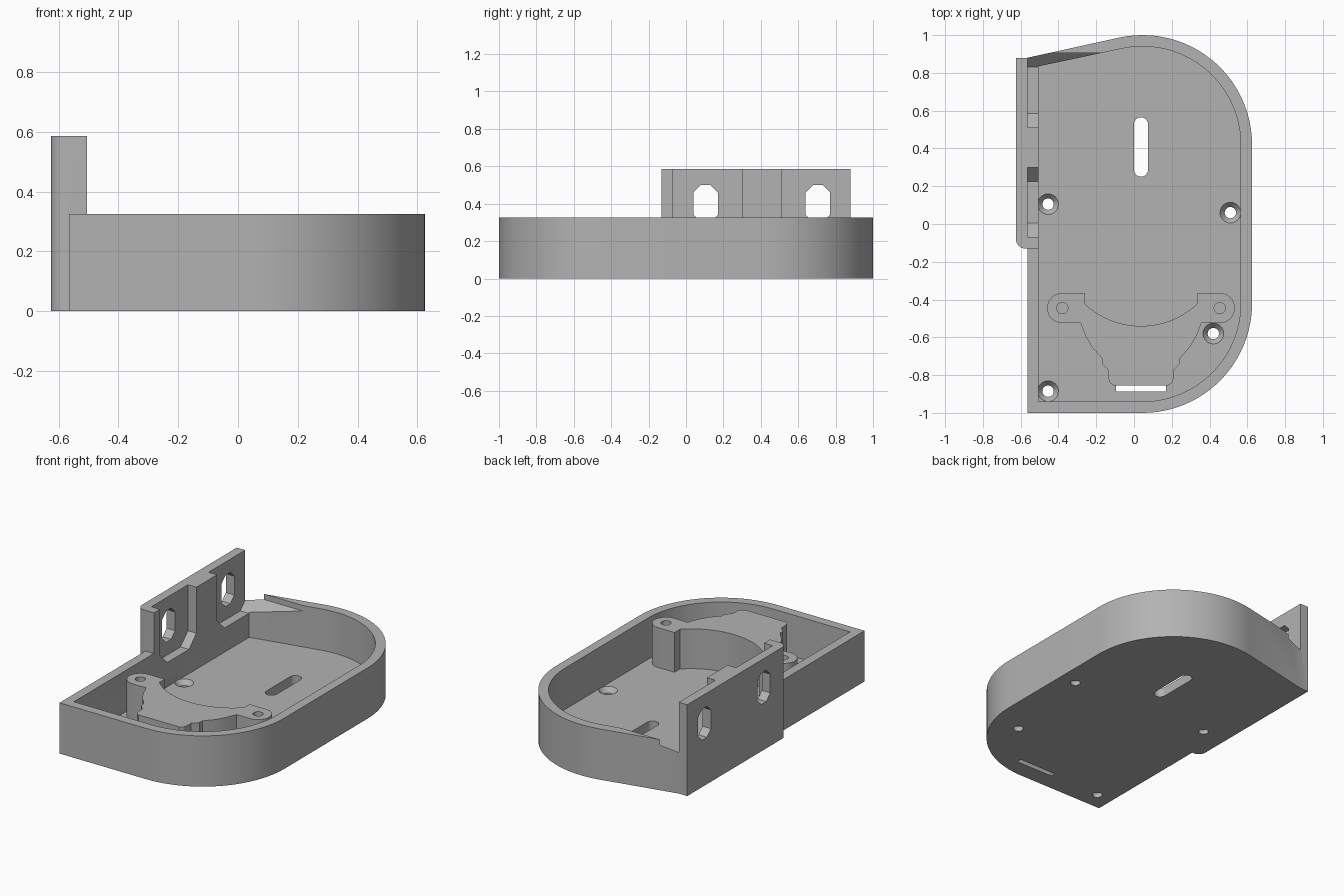
import bpy, bmesh
from math import sin, cos, radians
from mathutils import Vector

if "Cube" in bpy.data.objects:
    bpy.data.objects.remove(bpy.data.objects["Cube"])

GREY = (0.45, 0.45, 0.45, 1)
mat = bpy.data.materials.new("plain grey")
mat.use_nodes = True
mat.diffuse_color = GREY
mat.node_tree.nodes["Principled BSDF"].inputs["Base Color"].default_value = GREY

WALL, FLOOR, RIM, TOP = 0.06, 0.06, 0.325, 0.585


def arc(cx, cy, r, start, end, n=24):
    angles = [radians(start + (end - start) * i / n) for i in range(n + 1)]
    return [(cx + r * cos(a), cy + r * sin(a)) for a in angles]


def finish(name, bm):
    bmesh.ops.recalc_face_normals(bm, faces=bm.faces)
    mesh = bpy.data.meshes.new(name)
    bm.to_mesh(mesh)
    bm.free()
    mesh.materials.append(mat)
    obj = bpy.data.objects.new(name, mesh)
    bpy.context.collection.objects.link(obj)
    return obj


def prism(name, outline, lo, hi, along_x=False):
    """Extrude an xy outline along z, or a yz outline along x."""
    bm = bmesh.new()
    place = (lambda u, v: (lo, u, v)) if along_x else (lambda u, v: (u, v, lo))
    face = bm.faces.new([bm.verts.new(place(u, v)) for u, v in outline])
    new = bmesh.ops.extrude_face_region(bm, geom=[face])["geom"]
    shift = Vector((hi - lo, 0, 0) if along_x else (0, 0, hi - lo))
    bmesh.ops.translate(bm, vec=shift, verts=[v for v in new if isinstance(v, bmesh.types.BMVert)])
    return finish(name, bm)


def box_outline(u0, u1, v0, v1):
    return [(u0, v0), (u1, v0), (u1, v1), (u0, v1)]


def countersink(x, y):
    """Straight screw hole that flares towards the floor surface."""
    bm = bmesh.new()
    rings = []
    for r, z in ((0.03, -0.1), (0.03, 0.03), (0.055, FLOOR), (0.055, FLOOR + 0.02)):
        rings.append([bm.verts.new((px, py, z)) for px, py in arc(x, y, r, 0, 360, 24)[:-1]])
    for a, b in zip(rings, rings[1:]):
        for i in range(len(a)):
            j = (i + 1) % len(a)
            bm.faces.new((a[i], a[j], b[j], b[i]))
    bm.faces.new(rings[0])
    bm.faces.new(rings[-1])
    return finish("screw_hole_cutter", bm)


def combine(target, steps):
    """Run boolean steps on the target, bake them and drop the helpers."""
    for operation, helper in steps:
        mod = target.modifiers.new("boolean", "BOOLEAN")
        mod.operation, mod.object, mod.solver = operation, helper, "EXACT"
        helper.hide_render = True
    graph = bpy.context.evaluated_depsgraph_get()
    mesh = bpy.data.meshes.new_from_object(target.evaluated_get(graph))
    target.modifiers.clear()
    target.data = mesh
    for _, helper in steps:
        bpy.data.objects.remove(helper)


def tray_outline(inset):
    left, r = -0.565 + inset, 0.58 - inset
    return ([(left, -1 + inset)] + arc(0.045, -0.42, r, -90, 0)
            + arc(0.045, 0.42, r, 0, 102) + [(left, 0.88 - inset * 0.75)])


# Tray body with the raised side plate
tray = prism("tray", tray_outline(0), 0, RIM)
plate_outline = (arc(-0.575, -0.08, 0.05, 180, 270, 8)
                 + [(-0.505, -0.13), (-0.505, 0.88), (-0.625, 0.88)])
steps = [("UNION", prism("side_plate", plate_outline, 0, TOP)),
         ("DIFFERENCE", prism("cavity_cutter", tray_outline(WALL), FLOOR, 1))]

# Recesses in the plate's inner face, and the octagonal openings behind them
for y0, y1 in ((-0.07, 0.30), (0.51, 0.905)):
    c, low = 0.075, 0.215
    pocket = [(y0, 1), (y0, low + c), (y0 + c, low), (y1 - c, low), (y1, low + c), (y1, 1)]
    steps.append(("DIFFERENCE", prism("pocket_cutter", pocket, -0.565, 0, True)))
for y in (0.105, 0.705):
    w, c, z0, z1 = 0.065, 0.04, 0.30, 0.50
    hole = [(y - w + c, z0), (y + w - c, z0), (y + w, z0 + c), (y + w, z1 - c),
            (y + w - c, z1), (y - w + c, z1), (y - w, z1 - c), (y - w, z0 + c)]
    steps.append(("DIFFERENCE", prism("opening_cutter", hole, -0.8, -0.53, True)))

# Floor openings
cable_slot = arc(0.037, 0.528, 0.037, 0, 180, 12) + arc(0.037, 0.287, 0.037, 180, 360, 12)
steps.append(("DIFFERENCE", prism("cable_slot_cutter", cable_slot, -0.1, 0.2)))
steps.append(("DIFFERENCE", prism("front_slot_cutter",
                                  box_outline(-0.095, 0.17, -0.888, -0.855), -0.1, 0.2)))
for x, y in ((-0.455, 0.105), (0.51, 0.06), (0.42, -0.58), (-0.455, -0.885)):
    steps.append(("DIFFERENCE", countersink(x, y)))
combine(tray, steps)

# Mounting bracket: half outline mirrored about its centre line
MID = 0.037
half = arc(0, -0.105, 0.435, -90, -46.4, 14) + [(0.30, -0.365)]
half += arc(0.417, -0.445, 0.08, 90, -90, 16)
half += [(0.32, -0.525), (0.295, -0.59), (0.26, -0.65), (0.207, -0.71), (0.207, -0.74),
         (0.172, -0.775), (0.172, -0.82), (0.165, -0.84), (0.145, -0.855)]
outline = [(MID + x, y) for x, y in half] + [(MID - x, y) for x, y in reversed(half[1:])]
bracket = prism("mounting_bracket", outline, FLOOR - 0.005, 0.315)
combine(bracket, [("DIFFERENCE", prism("pin_hole_cutter",
                                       arc(MID + s * 0.417, -0.445, 0.03, 0, 360, 20)[:-1], 0.1, 0.5))
                  for s in (-1, 1)])

# Smooth the curved walls, keep the edges sharp
for obj in (tray, bracket):
    bpy.ops.object.select_all(action="DESELECT")
    obj.select_set(True)
    bpy.context.view_layer.objects.active = obj
    bpy.ops.object.shade_smooth_by_angle(angle=radians(25))
